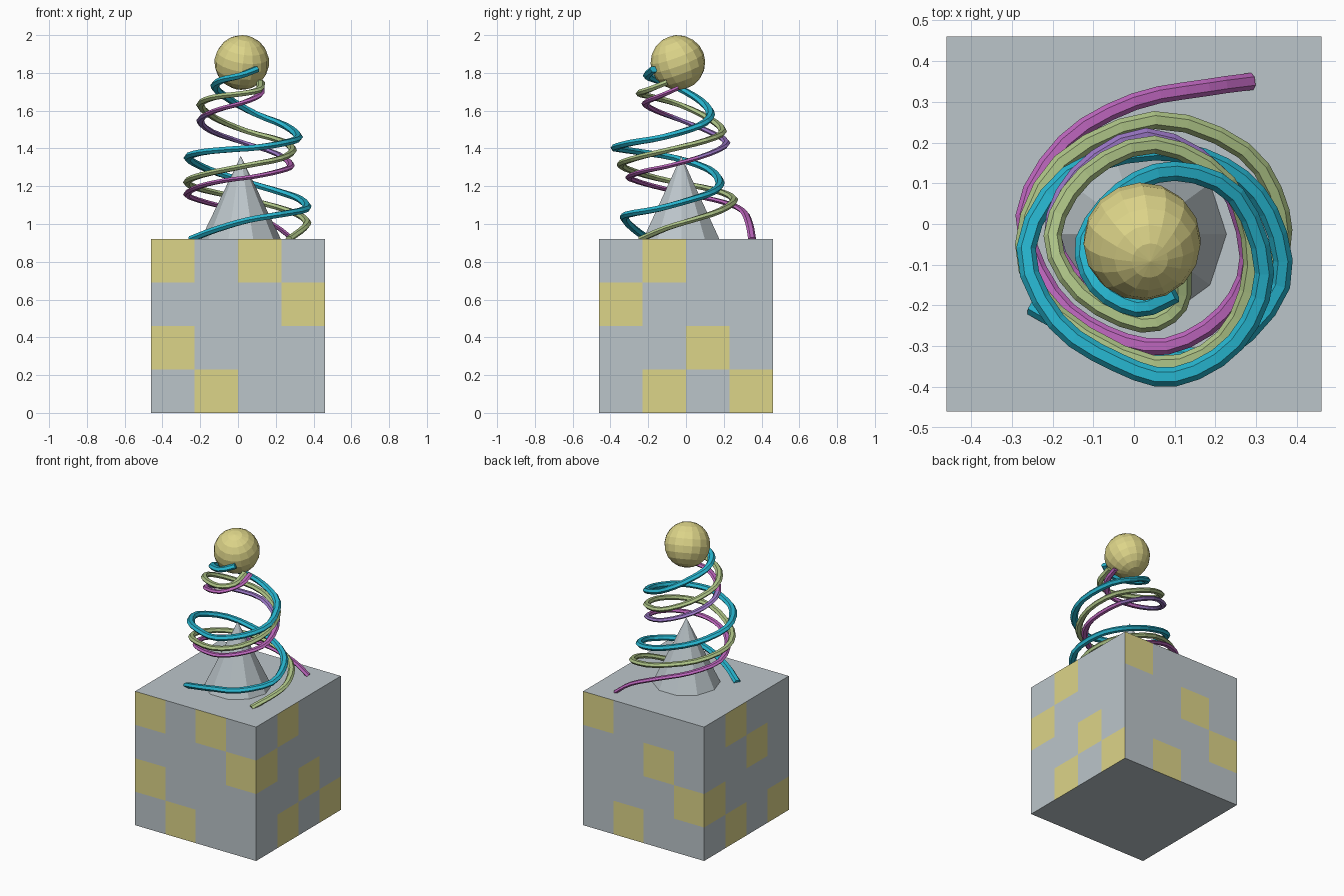
import bpy, bmesh, math
from mathutils import Vector, Matrix

if "Cube" in bpy.data.objects:
    bpy.data.objects.remove(bpy.data.objects["Cube"])


def material(name, rgb):
    m = bpy.data.materials.new(name)
    m.diffuse_color = (*rgb, 1)
    m.use_nodes = True
    m.node_tree.nodes["Principled BSDF"].inputs["Base Color"].default_value = m.diffuse_color
    return m


grey = material("grey", (0.50, 0.56, 0.59))
yellow = material("yellow", (0.72, 0.66, 0.25))
cyan = material("cyan", (0.02, 0.46, 0.62))
green = material("green", (0.42, 0.55, 0.24))
magenta = material("magenta", (0.50, 0.13, 0.50))
purple = material("purple", (0.32, 0.18, 0.55))


def finish(name, bm, mats):
    me = bpy.data.meshes.new(name)
    bmesh.ops.recalc_face_normals(bm, faces=bm.faces[:])
    bm.to_mesh(me)
    bm.free()
    for m in mats:
        me.materials.append(m)
    ob = bpy.data.objects.new(name, me)
    bpy.context.collection.objects.link(ob)
    return ob


# Base cube: 4x4 cells per side, some coloured (row 0 is the top, column 0 the viewer's left)
S = 0.92
C = S / 4
panels = {
    (0, -1): ["#.#.", "...#", "#...", ".#.."],
    (1, 0): [".#..", "#...", "..#.", ".#.#"],
    (0, 1): ["#...", "..#.", "...#", ".#.."],
    (-1, 0): [".#..", "..#.", "#...", ".#.#"],
}
bm = bmesh.new()
bmesh.ops.create_cube(bm, size=S, matrix=Matrix.Translation((0, 0, S / 2)))
bmesh.ops.subdivide_edges(bm, edges=bm.edges[:], cuts=3, use_grid_fill=True)
bm.normal_update()
for f in bm.faces:
    n, c = f.normal, f.calc_center_median()
    key = (round(n.x), round(n.y))
    if key in panels:
        across = c.dot(Vector((-n.y, n.x, 0)))
        col = int((across + S / 2) / C)
        row = int((S - c.z) / C)
        f.material_index = int(panels[key][row][col] == "#")
finish("base_block", bm, [grey, yellow])

# Cone on the block
bm = bmesh.new()
bmesh.ops.create_cone(bm, cap_ends=True, segments=10, radius1=0.212, radius2=0, depth=0.44,
                      matrix=Matrix.Translation((0.015, -0.025, S + 0.22))
                      @ Matrix.Rotation(math.radians(18), 4, 'Z'))
finish("cone", bm, [grey])

# Ball on top
bm = bmesh.new()
bmesh.ops.create_uvsphere(bm, u_segments=16, v_segments=10, radius=0.145,
                          matrix=Matrix.Translation((0.02, -0.043, 1.855))
                          @ Matrix.Rotation(math.radians(20), 4, 'X')
                          @ Matrix.Rotation(math.radians(8), 4, 'Y'))
finish("top_ball", bm, [yellow])


def smooth_path(pts, n=3):
    p = [Vector(q) for q in pts]
    p = [2 * p[0] - p[1]] + p + [2 * p[-1] - p[-2]]
    out = []
    for a, b, c, d in zip(p, p[1:], p[2:], p[3:]):
        for i in range(n):
            t = i / n
            out.append(0.5 * (2 * b + (c - a) * t + (2 * a - 5 * b + 4 * c - d) * t ** 2
                              + (3 * b - a - 3 * c + d) * t ** 3))
    return out + [p[-2]]


def strand(name, pts, mats, width, thick, sides=6):
    path = smooth_path(pts)
    bm = bmesh.new()
    rings = []
    for i, p in enumerate(path):
        t = (path[min(i + 1, len(path) - 1)] - path[max(i - 1, 0)]).normalized()
        side = t.cross(Vector((0, 0, 1))).normalized()
        up = side.cross(t)
        rings.append([bm.verts.new(p + side * width * math.cos(a) + up * thick * math.sin(a))
                      for a in (2 * math.pi * k / sides for k in range(sides))])
    for r, s in zip(rings, rings[1:]):
        for k in range(sides):
            f = bm.faces.new((r[k], r[(k + 1) % sides], s[(k + 1) % sides], s[k]))
            if len(mats) > 1 and 1.36 < f.calc_center_median().z < 1.58:
                f.material_index = 1
    bm.faces.new(rings[0])
    bm.faces.new(rings[-1])
    finish(name, bm, mats)


# Three spiral strands winding upward
strand("cyan_strand", [
    (-.25, -.20, .92), (-.12, -.27, .97), (.05, -.32, 1.02), (.22, -.31, 1.05), (.36, -.15, 1.08),
    (.33, .03, 1.13), (.22, .14, 1.17), (.05, .18, 1.22), (-.16, .12, 1.29), (-.265, -.06, 1.35),
    (-.19, -.24, 1.38), (-.04, -.34, 1.395), (.10, -.375, 1.405), (.25, -.29, 1.43), (.32, -.12, 1.46),
    (.25, .07, 1.52), (.10, .13, 1.58), (-.03, .08, 1.65), (-.12, -.04, 1.72), (-.09, -.15, 1.76),
    (.01, -.205, 1.785), (.10, -.17, 1.82)], [cyan], 0.024, 0.018)
strand("green_strand", [
    (.27, -.24, .92), (.35, -.10, .98), (.36, .03, 1.02), (.27, .18, 1.07), (.05, .255, 1.13),
    (-.18, .15, 1.18), (-.27, -.05, 1.22), (-.19, -.22, 1.26), (.05, -.345, 1.31), (.22, -.28, 1.345),
    (.29, -.10, 1.39), (.23, .10, 1.44), (.05, .195, 1.49), (-.12, .12, 1.56), (-.20, -.03, 1.63),
    (-.13, -.17, 1.67), (.02, -.245, 1.69), (.11, -.20, 1.71), (.12, -.10, 1.75)], [green], 0.022, 0.016)
strand("purple_strand", [
    (.29, .35, .92), (.18, .335, 1.0), (0, .30, 1.07), (-.17, .20, 1.115), (-.27, .02, 1.155),
    (-.20, -.17, 1.20), (-.07, -.27, 1.23), (.08, -.30, 1.25), (.22, -.22, 1.28), (.28, -.08, 1.31),
    (.21, .12, 1.37), (.03, .215, 1.43), (-.14, .12, 1.49), (-.20, -.03, 1.55), (-.12, -.16, 1.60),
    (.02, -.215, 1.64), (.11, -.13, 1.68), (.12, -.04, 1.72)], [magenta, purple], 0.021, 0.013)
